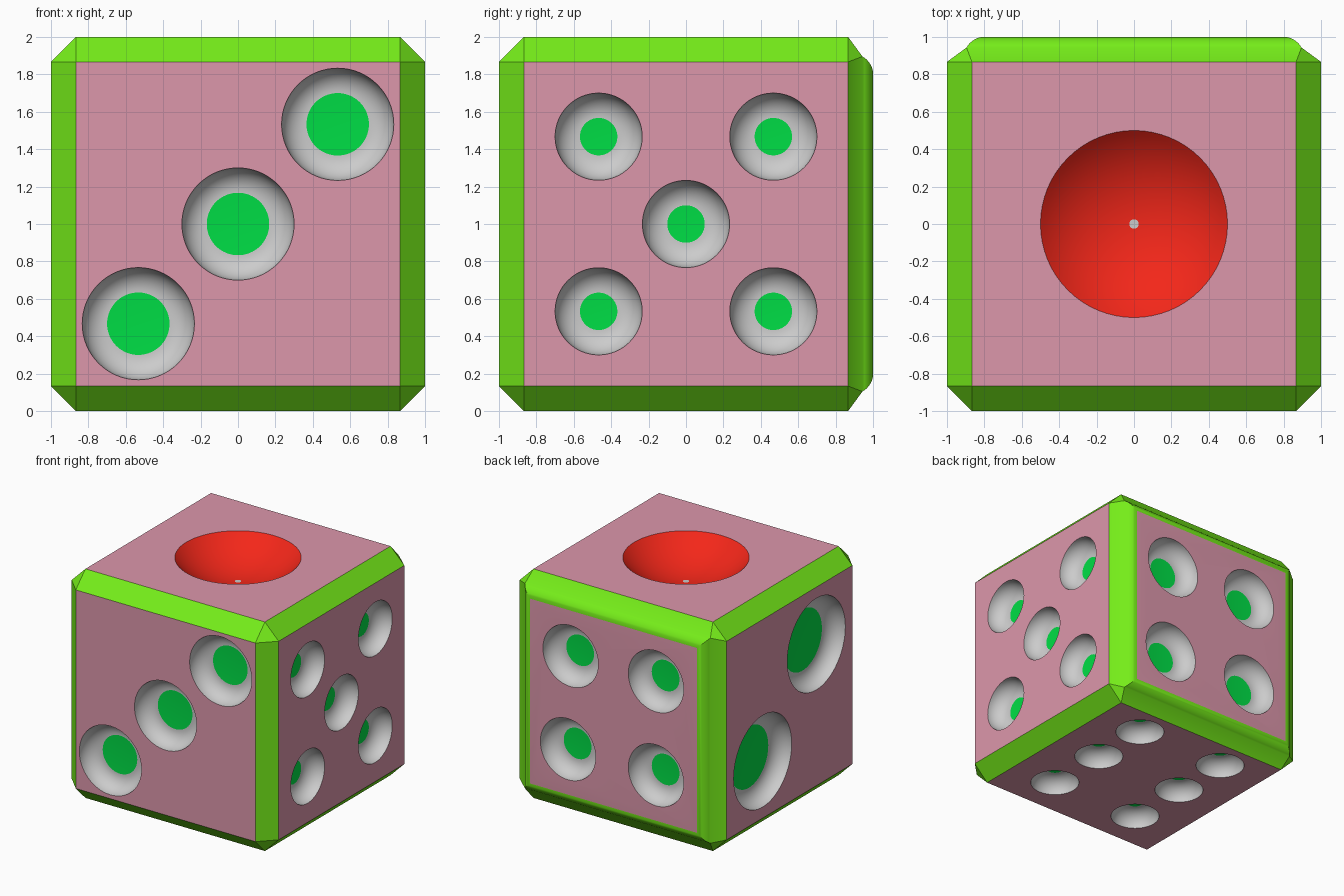
import bpy, bmesh, math
from mathutils import Vector

if "Cube" in bpy.data.objects:
    bpy.data.objects.remove(bpy.data.objects["Cube"])

CH = 0.133      # chamfer width, also the pip depth
SEG = 64


def material(name, rgb):
    m = bpy.data.materials.new(name)
    m.diffuse_color = (*rgb, 1)
    m.use_nodes = True
    m.node_tree.nodes["Principled BSDF"].inputs["Base Color"].default_value = m.diffuse_color
    return m


MATS = [material("face_pink", (0.72, 0.31, 0.41)),
        material("edge_green", (0.18, 0.85, 0.01)),
        material("pip_wall", (0.8, 0.8, 0.8)),
        material("pip_floor_green", (0.0, 0.73, 0.06)),
        material("bowl_red", (0.9, 0.02, 0.01))]


def new_object(name, bm):
    me = bpy.data.meshes.new(name)
    bm.to_mesh(me)
    bm.free()
    for m in MATS:
        me.materials.append(m)
    ob = bpy.data.objects.new(name, me)
    bpy.context.collection.objects.link(ob)
    return ob


# Chamfered cube, with an extra rounding around the back face
bm = bmesh.new()
bmesh.ops.create_cube(bm, size=2)
bmesh.ops.translate(bm, vec=(0, 0, 1), verts=bm.verts)
bmesh.ops.bevel(bm, geom=bm.edges[:], offset=CH, segments=1, affect='EDGES')
bm.normal_update()
back = max(bm.faces, key=lambda f: f.normal.y)
bmesh.ops.bevel(bm, geom=back.edges[:], offset=0.06, segments=8,
                profile=0.5, affect='EDGES')
bm.normal_update()
for f in bm.faces:
    flat = max(abs(c) for c in f.normal) > 0.999 and f.calc_area() > 1
    f.material_index = 0 if flat else 1
body = new_object("die_body", bm)


# Pip cutters: lathed bowls with a flat floor
def add_bowl(bm, centre, normal, profile, wall, floor):
    c = Vector(centre)
    rot = Vector(normal).to_track_quat('Z', 'Y')
    rings = []
    for r, z in profile:
        rings.append([bm.verts.new(c + rot @ Vector((
            r * math.cos(2 * math.pi * i / SEG),
            r * math.sin(2 * math.pi * i / SEG), z))) for i in range(SEG)])
    for a, b in zip(rings, rings[1:]):
        for i in range(SEG):
            j = (i + 1) % SEG
            bm.faces.new((a[j], a[i], b[i], b[j])).material_index = wall
    bm.faces.new(rings[0]).material_index = wall
    bm.faces.new(rings[-1][::-1]).material_index = floor


def pip_profile(r):
    arc = [k * math.pi / 20 for k in range(11)]
    return [(r, 0.1)] + [(r - CH + CH * math.cos(a), -CH * math.sin(a)) for a in arc]


bm = bmesh.new()

# One: large shallow bowl on top
R = 0.5 * math.sqrt(2)
angles = [math.pi / 4 + (math.asin(0.025 / R) - math.pi / 4) * k / 14 for k in range(15)]
bowl = [(0.5, 0.1)] + [(R * math.sin(a), 0.5 - R * math.cos(a)) for a in angles]
add_bowl(bm, (0, 0, 2), (0, 0, 1), bowl, 4, 2)

# Two to six: left, front, back, right, bottom
faces = [
    ((-1, 0, 0), 0.4, [(-1, -0.37, 1.37), (-1, 0.37, 0.63)]),
    ((0, -1, 0), 0.3, [(t, -1, 1 + t) for t in (-0.533, 0, 0.533)]),
    ((0, 1, 0), 0.267, [(-0.41, 1, 1.41), (0.415, 1, 1.41),
                        (-0.41, 1, 0.59), (0.44, 1, 0.59)]),
    ((1, 0, 0), 0.233, [(1, 0, 1)] + [(1, s * 0.467, 1 + t * 0.467)
                                      for s in (-1, 1) for t in (-1, 1)]),
    ((0, 0, -1), 0.2, [(s * 0.435, y, 0) for s in (-1, 1) for y in (-0.505, 0.063, 0.595)]),
]
for normal, radius, centres in faces:
    for c in centres:
        add_bowl(bm, c, normal, pip_profile(radius), 2, 3)
bmesh.ops.recalc_face_normals(bm, faces=bm.faces[:])
cutter = new_object("pip_cutter", bm)
cutter.hide_render = True

# Cut the pips and drop the cutter
mod = body.modifiers.new("pips", 'BOOLEAN')
mod.operation = 'DIFFERENCE'
mod.solver = 'EXACT'
mod.object = cutter
bpy.context.view_layer.objects.active = body
body.select_set(True)
bpy.ops.object.modifier_apply(modifier=mod.name)
bpy.data.objects.remove(cutter)

# Smooth bowls and roundings, plain grey pip walls
bpy.ops.object.shade_smooth_by_angle(angle=math.radians(25))
for slot in body.material_slots:
    if slot.material == MATS[2]:
        slot.material = None
